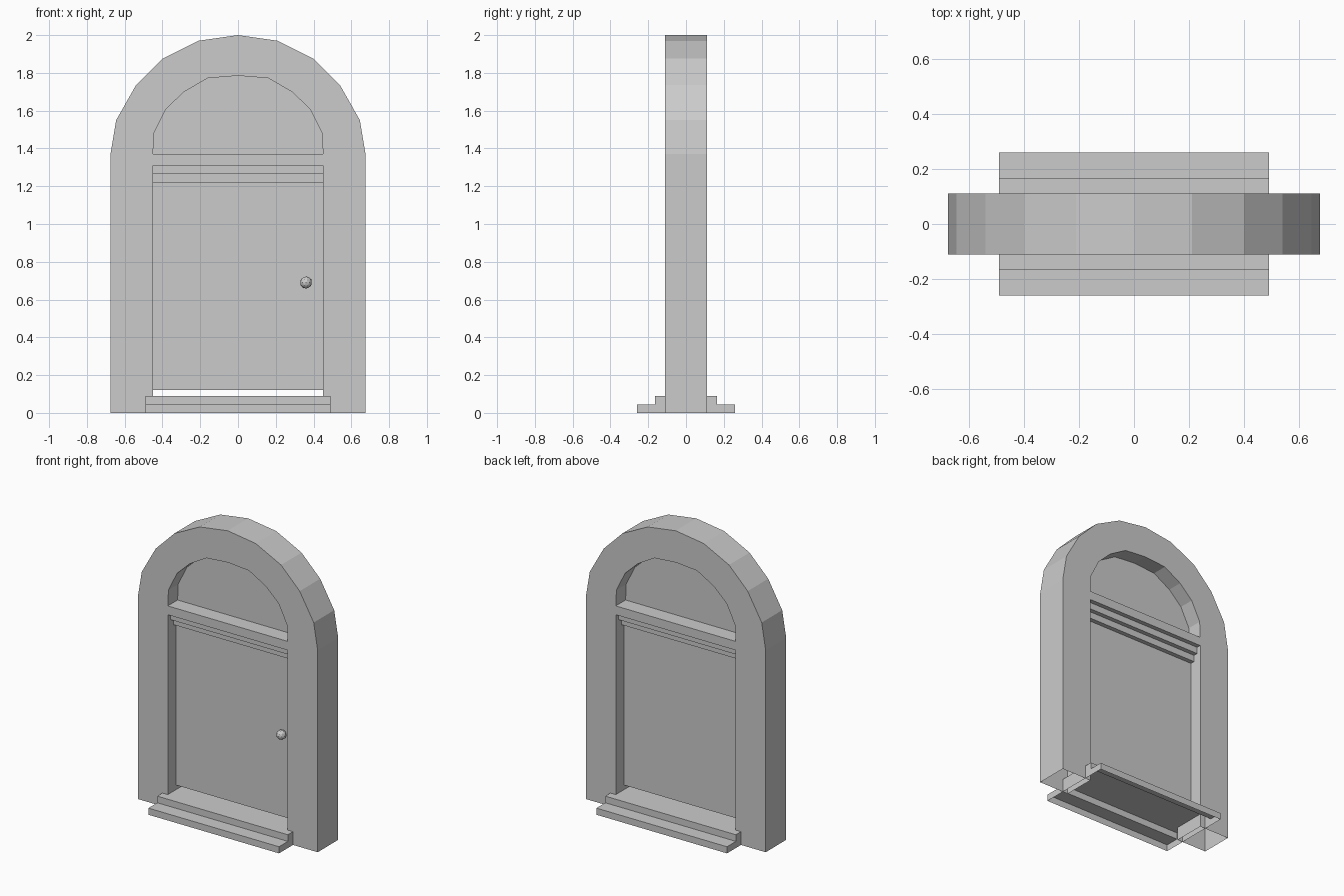
import bpy, bmesh
from mathutils import Vector

cube = bpy.data.objects.get("Cube")
if cube:
    bpy.data.objects.remove(cube)

# One plain grey for the whole model
grey = bpy.data.materials.new("stone grey")
grey.use_nodes = True
GREY = (0.6, 0.6, 0.6, 1)
grey.diffuse_color = GREY
grey.node_tree.nodes["Principled BSDF"].inputs["Base Color"].default_value = GREY


def finish(bm, name):
    bmesh.ops.recalc_face_normals(bm, faces=bm.faces)
    mesh = bpy.data.meshes.new(name)
    bm.to_mesh(mesh)
    bm.free()
    mesh.materials.append(grey)
    obj = bpy.data.objects.new(name, mesh)
    bpy.context.collection.objects.link(obj)
    return obj


def mirrored(half):
    """Complete a half outline that starts at one side and ends near the middle."""
    return half + [(-a, b) for a, b in reversed(half) if a != 0]


def prism(name, outline, to_point, half, open_base=False):
    """Sweep an outline between -half and +half, optionally without its closing side."""
    bm = bmesh.new()
    ends = [[bm.verts.new(to_point(a, b, s * half)) for a, b in outline] for s in (-1, 1)]
    n = len(outline)
    for i in range(n - 1 if open_base else n):
        j = (i + 1) % n
        bm.faces.new((ends[0][i], ends[0][j], ends[1][j], ends[1][i]))
    for end in ends:
        bm.faces.new(end)
    return finish(bm, name)


def along_x(a, b, d):
    return Vector((d, a, b))


def along_y(a, b, d):
    return Vector((a, d, b))


# Arched frame: matching outer and inner outlines, open underneath
DEPTH = 0.11
outer_arch = [(0.675, 1.37), (0.645, 1.55), (0.54, 1.735), (0.4, 1.875), (0.21, 1.97), (0, 2)]
inner_arch = [(0.45, 1.37), (0.445, 1.48), (0.38, 1.61), (0.285, 1.7), (0.16, 1.772), (0, 1.785)]
outer = mirrored([(0.675, 0)] + outer_arch)
inner = mirrored([(0.45, 0)] + inner_arch)
bm = bmesh.new()
rings = [[bm.verts.new(along_y(a, b, d)) for a, b in line]
         for line, d in ((outer, -DEPTH), (outer, DEPTH), (inner, DEPTH), (inner, -DEPTH))]
for k in range(4):
    r, s = rings[k], rings[(k + 1) % 4]
    for i in range(len(outer) - 1):
        bm.faces.new((r[i], r[i + 1], s[i + 1], s[i]))
finish(bm, "arched_frame")

# Panel filling the arch above the lintel
prism("arch_panel", mirrored(inner_arch), along_y, 0.005)

# Stepped lintel between arch panel and door
prism("lintel", mirrored([(0.05, 1.22), (0.05, 1.265), (0.08, 1.265), (0.08, 1.31),
                          (DEPTH, 1.31), (DEPTH, 1.37)]), along_x, 0.45)

# Door leaf, hung slightly above the threshold
prism("door", mirrored([(0.45, 0.12), (0.45, 1.24)]), along_y, 0.02)

# Two-tier threshold running through the frame, hollow underneath
prism("threshold_steps", mirrored([(0.26, 0), (0.26, 0.045), (0.165, 0.045), (0.165, 0.09)]),
      along_x, 0.49, open_base=True)

# Faceted door knob on the front
bm = bmesh.new()
bmesh.ops.create_icosphere(bm, subdivisions=2, radius=0.032)
bmesh.ops.translate(bm, verts=bm.verts, vec=(0.36, -0.05, 0.69))
finish(bm, "door_knob")
